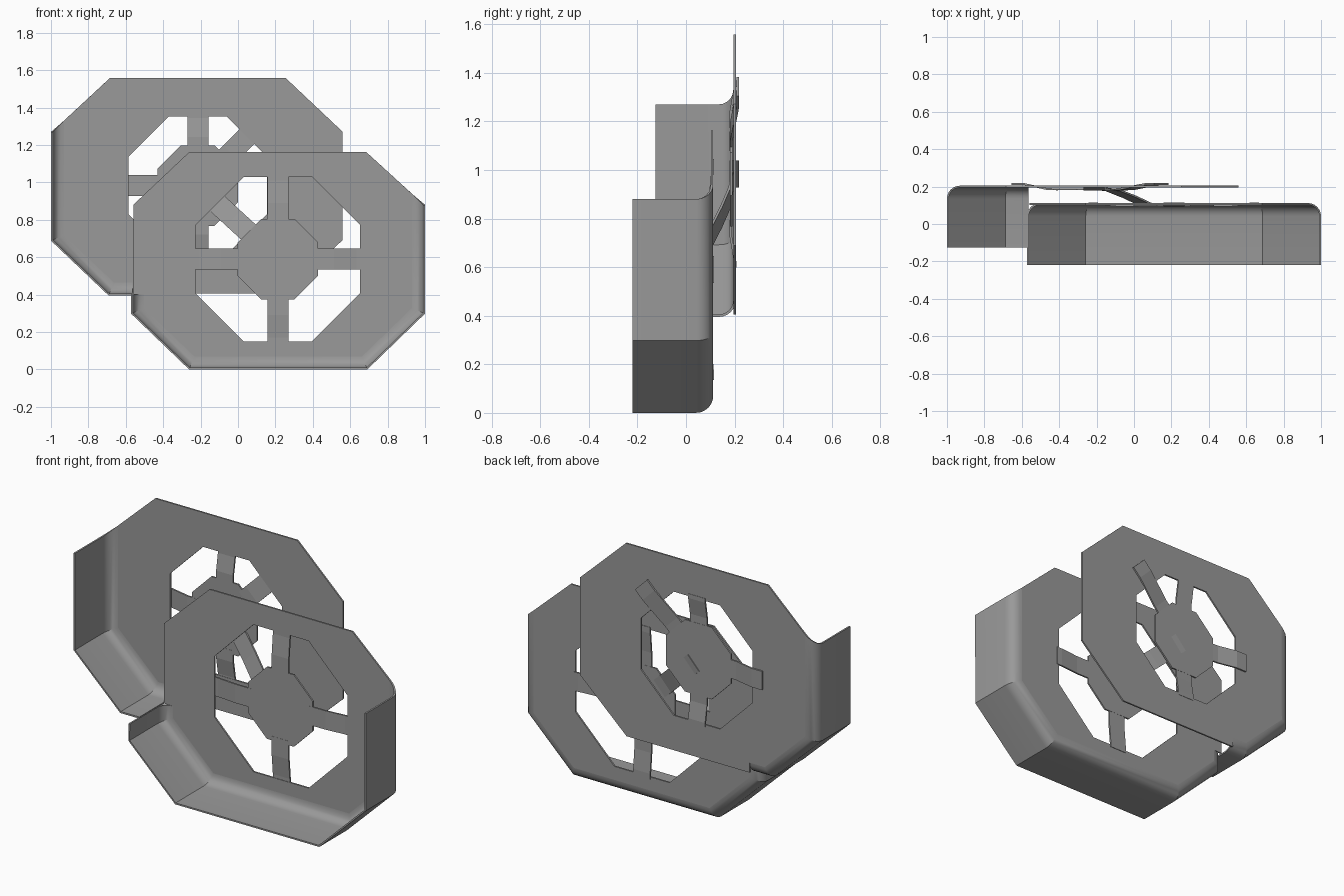
import bpy, bmesh, math
from mathutils import Vector

if "Cube" in bpy.data.objects:
    bpy.data.objects.remove(bpy.data.objects["Cube"])

THICK = 0.010
BEND = 0.065

# Dark grey sheet metal
metal = bpy.data.materials.new("dark_grey_metal")
metal.diffuse_color = (0.32, 0.32, 0.32, 1)
metal.use_nodes = True
metal.node_tree.nodes["Principled BSDF"].inputs["Base Color"].default_value = metal.diffuse_color


def finish(name, bm, smooth=False):
    bmesh.ops.recalc_face_normals(bm, faces=bm.faces)
    me = bpy.data.meshes.new(name)
    bm.to_mesh(me)
    bm.free()
    me.materials.append(metal)
    ob = bpy.data.objects.new(name, me)
    bpy.context.collection.objects.link(ob)
    mod = ob.modifiers.new("sheet", 'SOLIDIFY')
    mod.thickness = THICK
    mod.offset = 0
    if smooth:
        # thickness is applied first so the sheet rims stay sharp
        bpy.ops.object.select_all(action='DESELECT')
        ob.select_set(True)
        bpy.context.view_layer.objects.active = ob
        bpy.ops.object.modifier_apply(modifier=mod.name)
        bpy.ops.object.shade_smooth_by_angle(angle=math.radians(25))
        # large flat areas stay flat, only the bends are smooth
        for p in ob.data.polygons:
            if abs(p.normal.y) > 0.999:
                p.use_smooth = False
    return ob


def octagon(cx, cz, apothem):
    r = apothem / math.cos(math.pi / 8)
    return [(cx + r * math.cos(math.pi / 8 + i * math.pi / 4),
             cz + r * math.sin(math.pi / 8 + i * math.pi / 4)) for i in range(8)]


def inset(pts, flags, d):
    """Move each flagged edge of a clockwise outline inwards by d."""
    n = len(pts)
    lines = []
    for i in range(n):
        a, b = Vector(pts[i]), Vector(pts[(i + 1) % n])
        u = (b - a).normalized()
        lines.append((a + Vector((u.y, -u.x)) * d * flags[i], u))
    out = []
    for i in range(n):
        (p, u), (q, v) = lines[i - 1], lines[i]
        w = q - p
        t = (w.x * v.y - w.y * v.x) / (u.x * v.y - u.y * v.x)
        out.append(p + u * t)
    return out


def panel(name, pts, flags, y_plate, y_lip, centre, hole):
    """Flat octagonal sheet with a hole and rounded, folded side flanges."""
    bm = bmesh.new()
    n = len(pts)
    steps = [(0, y_lip)]
    for k in range(7):
        a = k / 6 * math.pi / 2
        steps.append((BEND * (1 - math.cos(a)), y_plate - BEND + BEND * math.sin(a)))
    rows = [[bm.verts.new((p.x, y, p.y)) for p in inset(pts, flags, d)] for d, y in steps]
    for lo, hi in zip(rows, rows[1:]):
        for i in range(n):
            if flags[i]:
                j = (i + 1) % n
                bm.faces.new((lo[i], lo[j], hi[j], hi[i]))
    inner = [bm.verts.new((x, y_plate, z)) for x, z in octagon(*centre, hole)]
    edges = []
    for loop in (rows[-1], inner):
        for i in range(len(loop)):
            a, b = loop[i], loop[(i + 1) % len(loop)]
            edges.append(bm.edges.get((a, b)) or bm.edges.new((a, b)))
    bmesh.ops.triangle_fill(bm, edges=edges, use_beauty=True, normal=(0, -1, 0))
    bmesh.ops.delete(bm, geom=[v for v in bm.verts if not v.link_faces], context='VERTS')
    bmesh.ops.delete(bm, geom=[e for e in bm.edges if not e.link_faces], context='EDGES')
    finish(name, bm, True)


def hub(name, centre, y):
    bm = bmesh.new()
    bm.faces.new([bm.verts.new((x, y, z)) for x, z in octagon(*centre, 0.215)])
    finish(name, bm)


def spoke(name, centre, degrees, profile, width=0.112):
    """Flat bar running outwards from a hub; profile is (radius, y)."""
    a = math.radians(degrees)
    u = Vector((math.cos(a), 0, math.sin(a)))
    s = Vector((-math.sin(a), 0, math.cos(a))) * width / 2
    c = Vector((centre[0], 0, centre[1]))
    bm = bmesh.new()
    rows = []
    for r, y in profile:
        p = c + u * r + Vector((0, y, 0))
        rows.append((bm.verts.new(p + s), bm.verts.new(p - s)))
    for (a0, a1), (b0, b1) in zip(rows, rows[1:]):
        bm.faces.new((a0, a1, b1, b0))
    finish(name, bm)


FRONT, REAR = (0.213, 0.590), (-0.215, 0.983)

# Front panel: flanges on right, lower right, bottom, lower left, short left
panel("front_panel",
      [(-0.26, 1.163), (0.685, 1.163), (0.995, 0.88), (0.995, 0.30), (0.69, 0.005),
       (-0.26, 0.005), (-0.567, 0.30), (-0.567, 0.40), (-0.56, 0.40), (-0.56, 0.88)],
      [0, 0, 1, 1, 1, 1, 1, 0, 0, 0], 0.107, -0.22, FRONT, 0.44)

# Rear panel: flanges on left, lower left and the exposed bit of the bottom
panel("rear_panel",
      [(-0.685, 1.558), (0.255, 1.558), (0.558, 1.272), (0.558, 0.69), (0.25, 0.405),
       (-0.565, 0.405), (-0.565, 0.400), (-0.69, 0.400), (-0.995, 0.69), (-0.995, 1.27)],
      [0, 0, 0, 0, 0, 0, 1, 1, 1, 0], 0.20, -0.125, REAR, 0.37)

# Hubs
hub("front_hub", FRONT, 0.100)
hub("rear_hub", REAR, 0.186)

# Front spokes
for i in range(4):
    spoke(f"front_spoke_{i + 1}", FRONT, i * 90,
          [(0.19, 0.099), (0.30, 0.099), (0.42, 0.110), (0.455, 0.110)])

# Rear spokes: two end at the hole edge, two lap over the back of the panel
for i, deg in enumerate((90, 270)):
    spoke(f"rear_spoke_{i + 1}", REAR, deg,
          [(0.19, 0.185), (0.26, 0.185), (0.36, 0.202), (0.385, 0.202)])
for i, (deg, end) in enumerate(((180, 0.44), (45, 0.51))):
    spoke(f"rear_lap_spoke_{i + 1}", REAR, deg,
          [(0.19, 0.185), (0.25, 0.187), (end - 0.07, 0.213), (end, 0.213)])

# Sloping strap joining the two hubs
d = Vector(FRONT) - Vector(REAR)
spoke("hub_link", REAR, math.degrees(math.atan2(d.y, d.x)),
      [(0.04, 0.190), (0.14, 0.180), (0.26, 0.145), (0.37, 0.107), (0.43, 0.102)])
